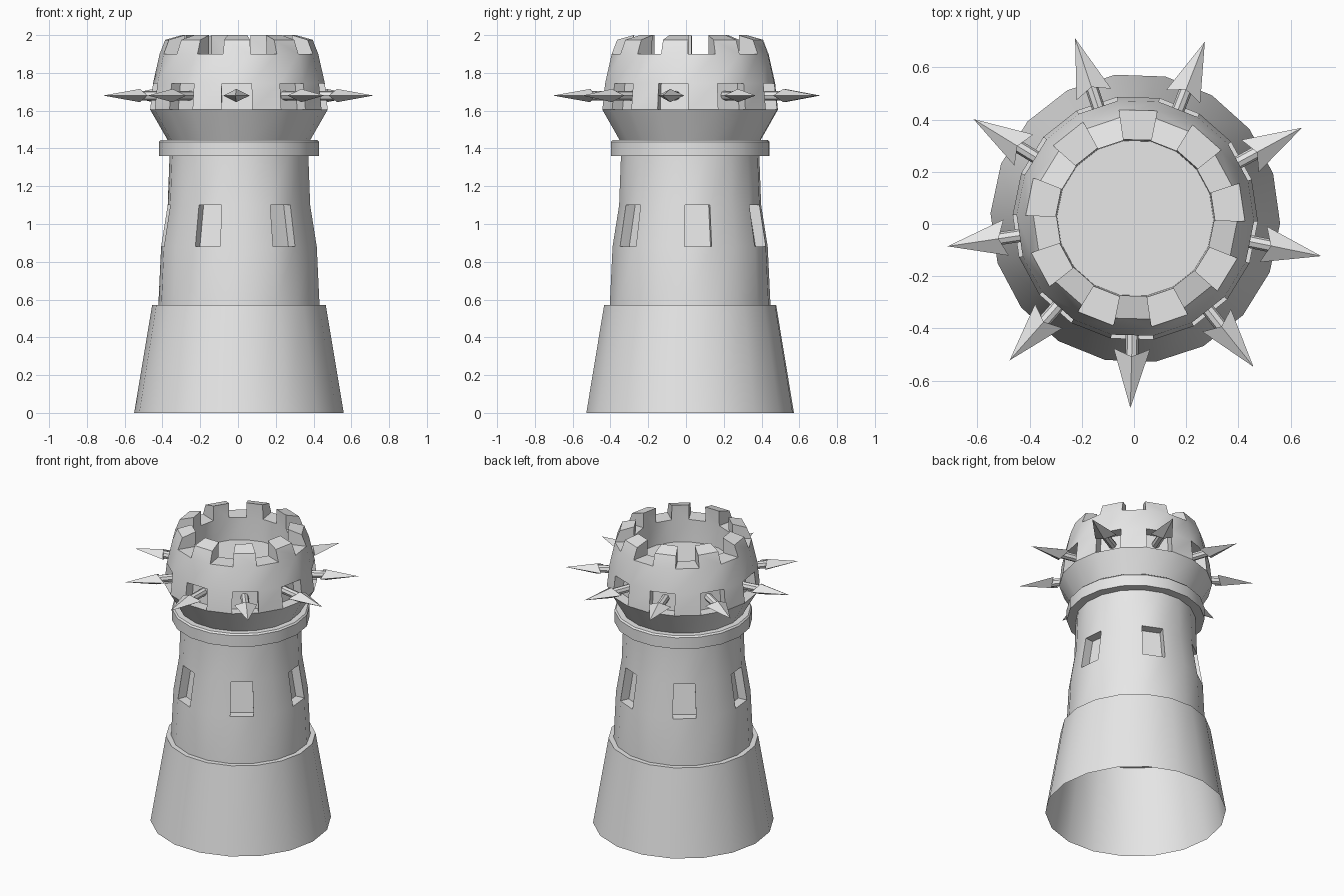
import bpy, bmesh, math
from mathutils import Matrix, Vector

cube = bpy.data.objects.get("Cube")
if cube:
    bpy.data.objects.remove(cube, do_unlink=True)

SIDES = 18
CENTRE = Vector((0.005, 0.022, 0))

stone = bpy.data.materials.new("grey_stone")
stone.use_nodes = True
stone.diffuse_color = (0.8, 0.8, 0.8, 1)
stone.node_tree.nodes["Principled BSDF"].inputs["Base Color"].default_value = (0.8, 0.8, 0.8, 1)


def finish(bm, name, smooth=True):
    bmesh.ops.recalc_face_normals(bm, faces=bm.faces)
    mesh = bpy.data.meshes.new(name)
    bm.to_mesh(mesh)
    bm.free()
    mesh.materials.append(stone)
    obj = bpy.data.objects.new(name, mesh)
    obj.location = CENTRE
    bpy.context.collection.objects.link(obj)
    if smooth:
        bpy.ops.object.select_all(action="DESELECT")
        obj.select_set(True)
        bpy.context.view_layer.objects.active = obj
        bpy.ops.object.shade_smooth_by_angle(angle=math.radians(32))
    return obj


def lathe(profile, facing, cap_end=False):
    """Revolve (radius, z) points; side 0 is centred on the angle 'facing'.
    Returns the bmesh and its faces as bands[level][side]."""
    bm = bmesh.new()
    rings = []
    for r, z in profile:
        ring = []
        for i in range(SIDES):
            a = math.radians(facing) + math.tau * (i - 0.5) / SIDES
            ring.append(bm.verts.new((r * math.cos(a), r * math.sin(a), z)))
        rings.append(ring)
    bands = []
    for low, high in zip(rings, rings[1:]):
        bands.append([bm.faces.new((low[i], low[(i + 1) % SIDES],
                                    high[(i + 1) % SIDES], high[i]))
                      for i in range(SIDES)])
    if cap_end:
        bm.faces.new(rings[-1])
    return bm, bands


def recess(bm, faces, depth):
    """Push each face straight in towards the tower axis."""
    for face in bmesh.ops.extrude_discrete_faces(bm, faces=faces)["faces"]:
        c = face.calc_center_median()
        inward = -Vector((c.x, c.y, 0)).normalized() * depth
        bmesh.ops.translate(bm, verts=face.verts, vec=inward)


# Flared base, open underneath
bm, _ = lathe([(0.555, 0), (0.46, 0.57), (0.41, 0.57)], 8)
finish(bm, "flared_base")

# Shaft with six window recesses
bm, bands = lathe([(0.428, 0.565), (0.413, 0.88), (0.378, 1.1), (0.368, 1.37)], 6)
recess(bm, bands[1][::3], 0.06)
finish(bm, "shaft")

# Collar under the crown
bm, _ = lathe([(0.36, 1.36), (0.424, 1.36), (0.424, 1.435), (0.415, 1.445), (0.36, 1.445)], 8.5)
finish(bm, "collar")

# Crown: flaring bowl, rim, inner wall and sunken floor
bm, bands = lathe([(0.375, 1.44), (0.47, 1.605), (0.455, 1.745), (0.42, 1.9),
                   (0.305, 1.9), (0.3, 1.75)], 8.5 + 20, cap_end=True)
recess(bm, bands[1][::2], 0.07)
# Battlements raised from every second rim face, leaning inwards
for face in bmesh.ops.extrude_discrete_faces(bm, faces=bands[3][::2])["faces"]:
    for v in face.verts:
        outer = v.co.xy.length > 0.36
        v.co.xy *= 0.93 if outer else 0.99
        v.co.z = 1.975 if outer else 2.0
finish(bm, "crown")

# Nine barbed spikes on rods, one in each crown opening
for k in range(9):
    turn = Matrix.Rotation(math.radians(28.5 + 40 * k), 4, "Z")
    place = turn @ Matrix.Translation((0, 0, 1.68))

    bm = bmesh.new()
    bmesh.ops.create_cone(bm, segments=8, radius1=0.025, radius2=0.025, depth=0.18, cap_ends=True,
                          matrix=place @ Matrix.Translation((0.46, 0, 0))
                          @ Matrix.Rotation(math.pi / 2, 4, "Y"))
    finish(bm, f"spike_rod_{k + 1}", smooth=False)

    bm = bmesh.new()
    tip, left, right, top, bottom = [bm.verts.new(place @ Vector(p)) for p in (
        (0.727, 0, 0), (0.5, 0.07, 0), (0.5, -0.07, 0), (0.53, 0, 0.035), (0.53, 0, -0.035))]
    for barb in (left, right):
        bm.faces.new((tip, barb, top))
        bm.faces.new((tip, barb, bottom))
        bm.faces.new((barb, top, bottom))
    finish(bm, f"spike_head_{k + 1}", smooth=False)
